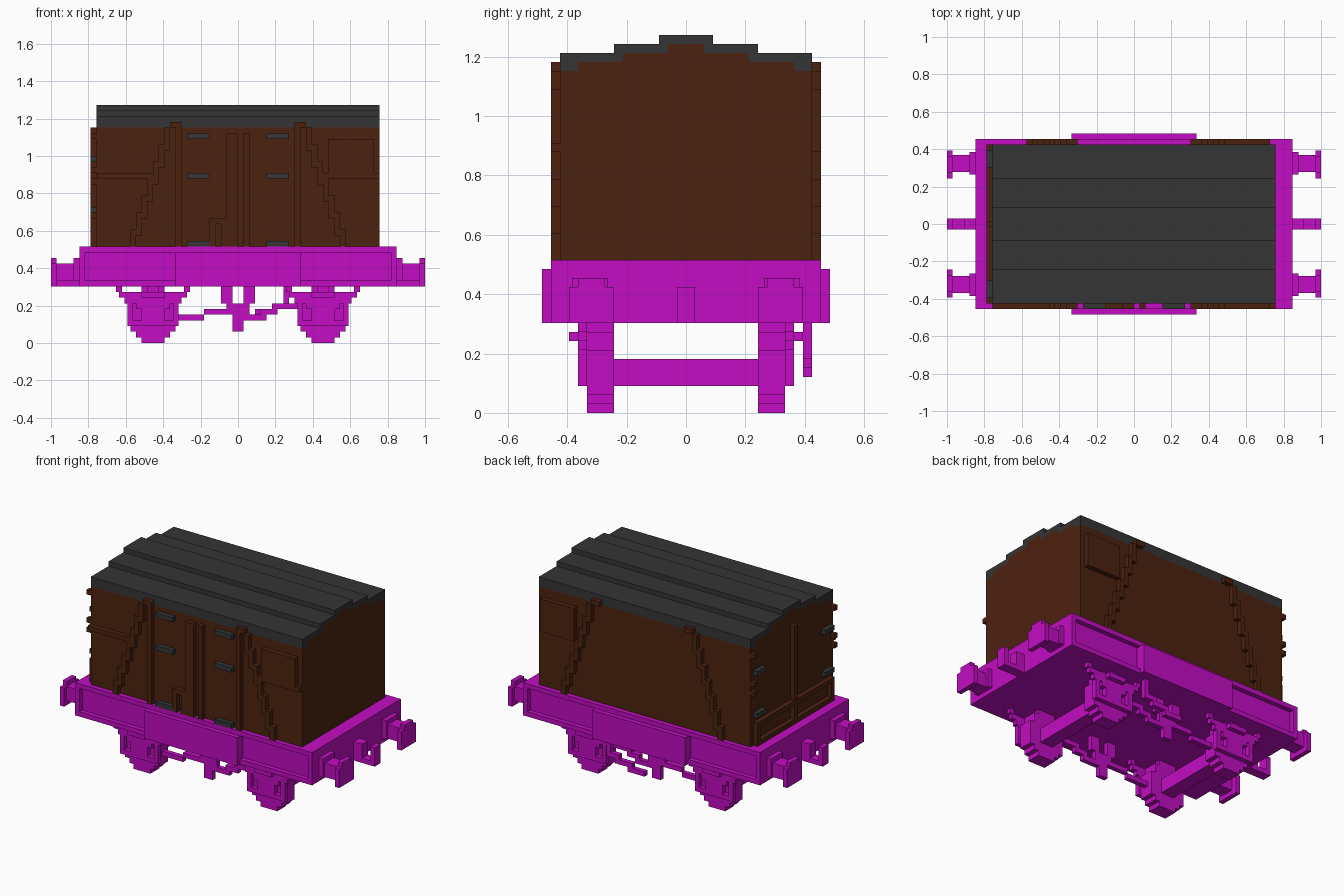
import bpy
import bmesh
from mathutils import Matrix, Vector

UNIT = 1 / 33  # one block of the grid

default_cube = bpy.data.objects.get("Cube")
if default_cube:
    bpy.data.objects.remove(default_cube, do_unlink=True)


def make_material(name, red, green, blue):
    material = bpy.data.materials.new(name)
    material.use_nodes = True
    colour = (red, green, blue, 1)
    material.diffuse_color = colour
    shader = material.node_tree.nodes["Principled BSDF"]
    shader.inputs["Base Color"].default_value = colour
    shader.inputs["Roughness"].default_value = 0.9
    return material


magenta = make_material("magenta", 0.54, 0.004, 0.54)
brown = make_material("dark_brown", 0.073, 0.016, 0.005)
grey = make_material("dark_grey", 0.035, 0.035, 0.035)


def build(name, material, blocks, mirror_x=False, mirror_y=False):
    """Make one object from blocks given as (x range, y range, z range)."""
    mesh = bpy.data.meshes.new(name)
    bm = bmesh.new()
    for xs, ys, zs in blocks:
        for sx in ((1, -1) if mirror_x else (1,)):
            for sy in ((1, -1) if mirror_y else (1,)):
                low = Vector((xs[0], ys[0], zs[0]))
                high = Vector((xs[1], ys[1], zs[1]))
                size = (high - low) * UNIT
                centre = (low + high) * UNIT / 2
                centre.x *= sx
                centre.y *= sy
                matrix = Matrix.Translation(centre) @ Matrix.Diagonal((*size, 1))
                bmesh.ops.create_cube(bm, size=1, matrix=matrix)
    bm.to_mesh(mesh)
    bm.free()
    mesh.materials.append(material)
    obj = bpy.data.objects.new(name, mesh)
    bpy.context.collection.objects.link(obj)
    return obj


def span(half, centre=0):
    return (centre - half, centre + half)


# Container body and its stepped gable
length = span(25)
body = [(length, span(14), (17, 38))]
for level, half in enumerate((12, 7, 2)):
    body.append((length, span(half), (38 + level, 39 + level)))
build("body", brown, body)

# Stepped roof shell
roof = []
for level, ys in enumerate(((12, 14), (7, 14), (2, 8), (0, 3))):
    roof.append((length, ys, (38 + level, 39 + level)))
build("roof", grey, roof, mirror_y=True)

# Stepped diagonal braces and the strap ends at the eaves
side = (14, 15)
braces = [((10, 12), side, (38, 39))]
for step in range(7):
    top = 38 - 3 * step
    braces.append(((12 + step, 13 + step), side, (max(top - 4, 17), top)))
build("diagonal_braces", brown, braces, mirror_x=True, mirror_y=True)

# Front doors: posts, waist rails, centre bars and hinges
front = (-15, -14)
build("door_posts", brown, [((10, 11), front, (17, 38))], mirror_x=True)
build("waist_rails", brown, [((15, 25), front, (29, 30))], mirror_x=True)
build("door_bars", brown, [
    ((-2, 0), front, (17, 37)),
    ((1, 2), front, (17, 37)),
    ((-5, -2), front, (21, 22)),
    ((-5, -4), front, (17, 21)),
    ((-3, -2), front, (17, 21)),
])
hinges = [((5, 9), front, (z, z + 1)) for z in (17, 29, 36)]
build("front_hinges", grey, hinges, mirror_x=True)

# Raised notice panels on both long sides
build("side_panels", brown, [((16, 24), side, (29, 36))], mirror_y=True)

# Door end: centre post, bottom flap, hinges and corner catches
end = (-26, -25)
build("end_post", brown, [(end, span(0.5), (17, 38))])
build("end_flap", brown, [(end, span(13), (17, 18)), (end, span(13), (21, 22))])
build("end_flap_sides", brown, [(end, (12, 13), (17, 22))], mirror_y=True)
build("end_hinges", grey,
      [(end, (10, 13), (z, z + 1)) for z in (23, 32)], mirror_y=True)
build("end_catches", brown,
      [(end, (13, 14), (z, z + 1)) for z in (28, 30, 36)], mirror_y=True)

# Underframe: floor, channel flanges, end beams and side plates
build("floor", magenta, [(span(27), span(14), (10, 17))])
build("side_flanges", magenta,
      [(span(28), side, (z, z + 1)) for z in (10, 16)], mirror_y=True)
build("end_beams", magenta, [((27, 28), span(15), (10, 17))], mirror_x=True)
build("side_plates", magenta, [(span(11), (14, 16), (10, 16))], mirror_y=True)

# Buffers with notched heads
build("buffers", magenta, [
    ((28, 32), span(1.5, 10.7), (11, 14)),
    ((28, 29), span(2, 10.7), (11, 15)),
    ((32, 33), (8, 13), (10, 14)),
    ((32, 33), (9, 12), (14, 15)),
], mirror_x=True, mirror_y=True)

# Coupling hooks open at the top
build("hooks", magenta, [
    ((28, 30), span(1), (11, 14)),
    ((28, 33), span(1), (10, 11)),
    ((32, 33), span(1), (11, 14)),
], mirror_x=True)

# Stepped wheels and axles
AXLE = 15
wheels = []
for row, half in enumerate((2, 3, 4, 4, 4, 4, 4, 3, 3, 2)):
    wheels.append((span(half, AXLE), (8, 11), (row, row + 1)))
build("wheels", magenta, wheels, mirror_x=True, mirror_y=True)
build("axles", magenta, [(span(1.5, AXLE), span(8), (3, 6))], mirror_x=True)

# Axle guards with boxes and stepped leaf springs
guard = (11, 12)
build("axle_guards", magenta, [
    (span(4.5, AXLE), guard, (3, 4)),
    (span(2, AXLE), guard, (3, 7)),
    (span(0.5, AXLE - 4), guard, (4, 7)),
    (span(0.5, AXLE + 4), guard, (4, 7)),
    (span(3, AXLE), guard, (6, 8)),
    (span(5, AXLE), guard, (7, 8)),
    (span(6, AXLE), guard, (8, 9)),
    (span(1, AXLE), guard, (9, 10)),
    (span(0.5, AXLE - 6), guard, (9, 10)),
    (span(0.5, AXLE + 6), guard, (9, 10)),
    (span(2, AXLE), (12, 13), (8, 9)),
], mirror_x=True, mirror_y=True)

# Brake hangers and stepped push rods
rod = (9, 10)
build("brake_hangers", magenta, [
    ((1, 3), rod, (7, 10)),
    ((0, 2), rod, (5, 7)),
    ((0, 1), rod, (2, 5)),
], mirror_x=True, mirror_y=True)
build("brake_rods", magenta, [
    ((-6, -1), rod, (5, 6)),
    ((-11, -6), rod, (4, 5)),
    ((1, 5), rod, (4, 5)),
    ((4, 7), rod, (5, 6)),
    ((6, 11), rod, (6, 7)),
], mirror_y=True)

# Hand lever on the back
lever = (13, 14)
build("brake_lever", magenta, [
    ((0, 4), lever, (4, 5)),
    ((3, 7), lever, (5, 6)),
    ((6, 9), lever, (6, 7)),
    ((8, 9), lever, (7, 10)),
])
